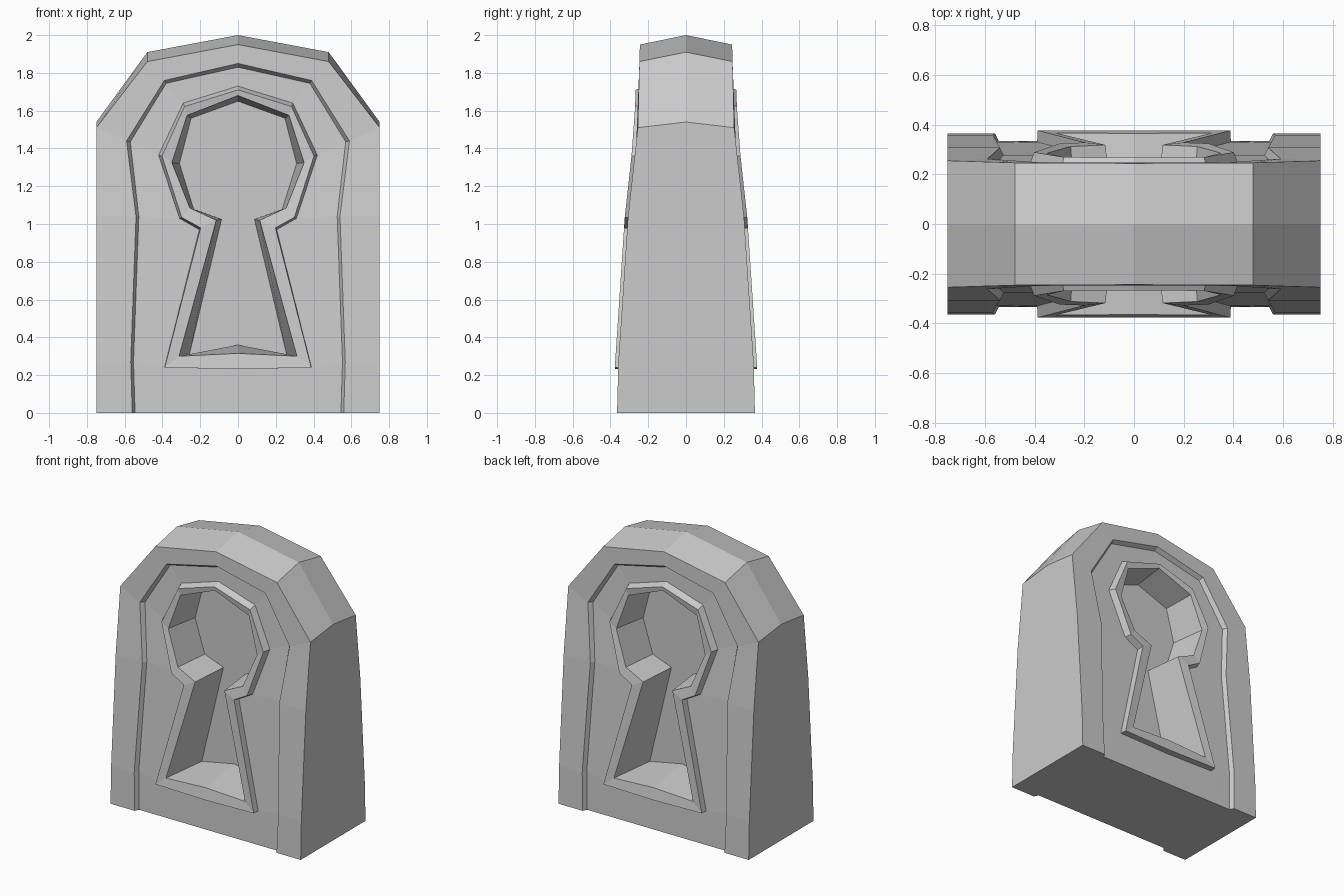
import bpy, bmesh

if "Cube" in bpy.data.objects:
    bpy.data.objects.remove(bpy.data.objects["Cube"])

# Half depth of the stone by height
DEPTH = [(0, .365), (.24, .36), (1.04, .307), (1.51, .255), (2.0, .243)]


def depth(z):
    for (z0, d0), (z1, d1) in zip(DEPTH, DEPTH[1:]):
        if z <= z1:
            return d0 + (d1 - d0) * (z - z0) / (z1 - z0)
    return DEPTH[-1][1]


def ring(points, offset=0.0, flat=None):
    """Right-half outline (x, z), placed on the sloping face or at a flat depth."""
    return [(x, depth(z) + offset if flat is None else flat, z) for x, z in points]


# Outlines, from top centre down the right side
side = [(.75, 1.04), (.75, 1.04), (.75, .27), (.75, 0)]
ridge = [(0, 2.0), (.48, 1.91), (.75, 1.54)] + side
outer = [(0, 1.95), (.48, 1.86), (.75, 1.51)] + side
border = [(0, 1.85), (.39, 1.76), (.59, 1.44), (.54, 1.04), (.54, 1.04), (.568, .27), (.56, 0)]
panel = [(0, 1.83), (.38, 1.745), (.57, 1.435), (.525, 1.04), (.525, 1.04), (.553, .27),
         (.545, 0), (0, 0)]
trim_base = [(0, 1.73), (.29, 1.64), (.42, 1.365), (.31, 1.03), (.205, .97), (.39, .24),
             (.39, .24), (0, .232)]
trim_top = [(0, 1.71), (.283, 1.622), (.402, 1.36), (.298, 1.035), (.198, .98), (.388, .24),
            (.388, .24), (0, .232)]
hole_edge = [(0, 1.68), (.27, 1.575), (.35, 1.325), (.255, 1.085), (.115, 1.02), (.312, .30),
             (.312, .30), (0, .315)]
hole_floor = [(0, 1.65), (.248, 1.56), (.31, 1.32), (.235, 1.08), (.087, 1.025), (.257, .31),
              (.257, .31), (0, .36)]

rings = [ring(ridge, flat=0), ring(outer), ring(border), ring(panel, -.03),
         ring(trim_base, -.03), ring(trim_top, .017), ring(hole_edge, .01),
         ring(hole_floor, flat=.04)]

bm = bmesh.new()


def face(points, sx, sy):
    unique = list(dict.fromkeys(points))
    if len(unique) > 2:
        bm.faces.new([bm.verts.new((x * sx, y * sy, z)) for x, y, z in unique])


# Bridge the outlines in all four mirrored quarters, and fill the keyhole floor
for sx in (1, -1):
    for sy in (1, -1):
        for a, b in zip(rings, rings[1:]):
            n = min(len(a), len(b))
            for i in range(n - 1):
                face([a[i], a[i + 1], b[i + 1], b[i]], sx, sy)
        # Lower strip of the panel between the base and the trim
        face(rings[-1], sx, sy)

bmesh.ops.remove_doubles(bm, verts=bm.verts[:], dist=1e-4)
# Close the underside
bmesh.ops.holes_fill(bm, edges=[e for e in bm.edges if e.is_boundary], sides=0)
bmesh.ops.recalc_face_normals(bm, faces=bm.faces[:])

mesh = bpy.data.meshes.new("keyhole_stone")
bm.to_mesh(mesh)
bm.free()
bpy.context.collection.objects.link(bpy.data.objects.new("keyhole_stone", mesh))
